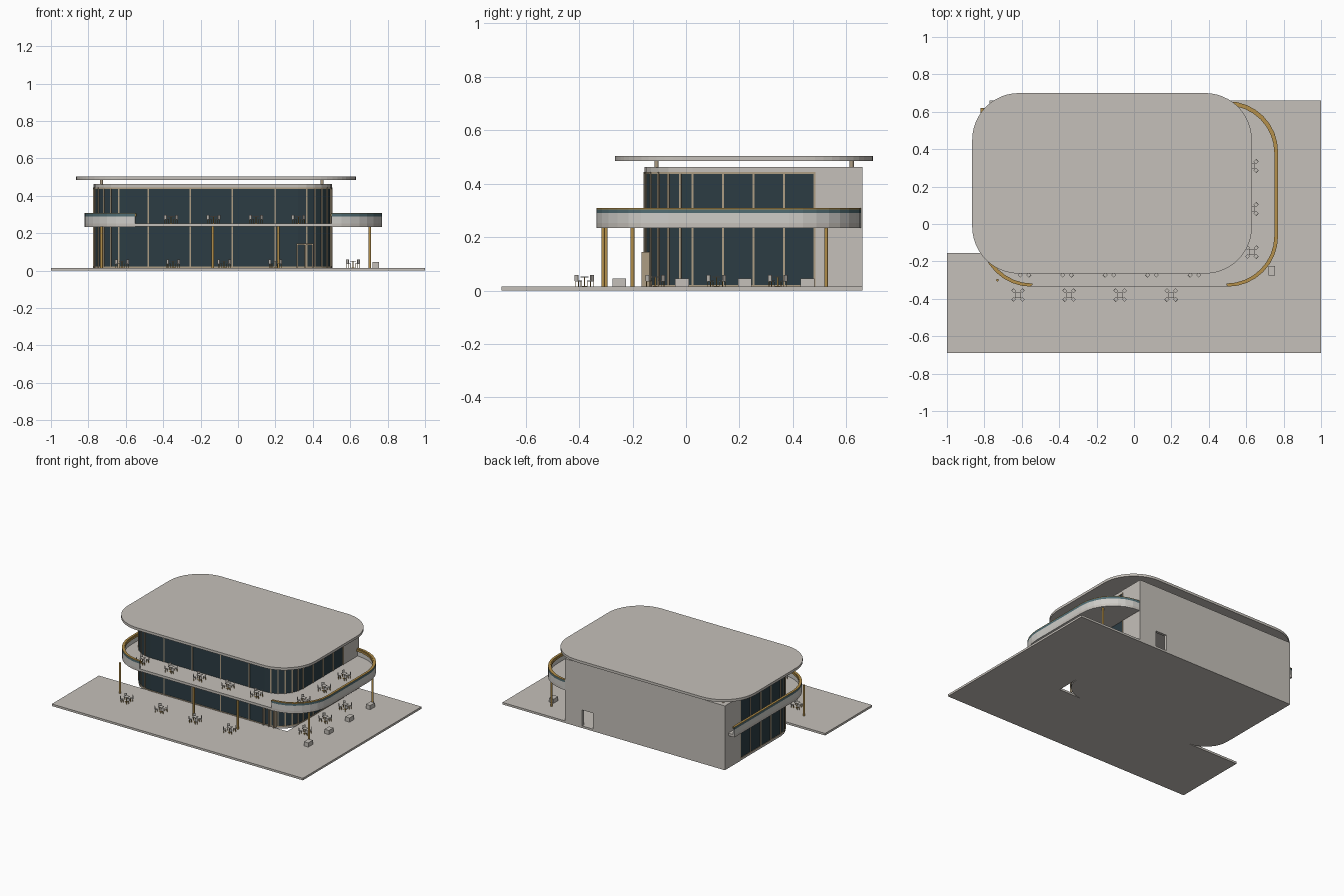
import bpy, bmesh, math
from mathutils import Matrix, Vector

if "Cube" in bpy.data.objects:
    bpy.data.objects.remove(bpy.data.objects["Cube"])


def material(name, rgb):
    m = bpy.data.materials.new(name)
    m.use_nodes = True
    m.diffuse_color = (*rgb, 1)
    m.node_tree.nodes["Principled BSDF"].inputs["Base Color"].default_value = (*rgb, 1)
    return m


CONCRETE = material("warm concrete", (0.56, 0.53, 0.49))
PLASTER = material("pale plaster", (0.62, 0.61, 0.58))
GLASS = material("dark glass", (0.025, 0.045, 0.056))
RAIL_GLASS = material("teal glass", (0.08, 0.15, 0.17))
GOLD = material("brushed gold", (0.46, 0.28, 0.07))
FRAME = material("tan frame", (0.42, 0.34, 0.23))


def finish(name, bm, *mats):
    bmesh.ops.recalc_face_normals(bm, faces=bm.faces)
    mesh = bpy.data.meshes.new(name)
    bm.to_mesh(mesh)
    bm.free()
    for m in mats:
        mesh.materials.append(m)
    return place(name, mesh)


def place(name, mesh, loc=(0, 0, 0)):
    ob = bpy.data.objects.new(name, mesh)
    ob.location = loc
    bpy.context.collection.objects.link(ob)
    return ob


def add_box(bm, center, size, turn=0, index=0, pivot=Matrix()):
    mat = pivot @ Matrix.Translation(center) @ Matrix.Rotation(turn, 4, "Z") @ Matrix.Diagonal((*size, 1))
    verts = bmesh.ops.create_cube(bm, size=1, matrix=mat)["verts"]
    for f in {f for v in verts for f in v.link_faces}:
        f.material_index = index


def box(name, x0, x1, y0, y1, z0, z1, mat):
    bm = bmesh.new()
    add_box(bm, ((x0 + x1) / 2, (y0 + y1) / 2, (z0 + z1) / 2), (x1 - x0, y1 - y0, z1 - z0))
    return finish(name, bm, mat)


def post(name, x, y, z0, z1, r, mat):
    bm = bmesh.new()
    bmesh.ops.create_cone(bm, cap_ends=True, segments=12, radius1=r, radius2=r, depth=z1 - z0,
                          matrix=Matrix.Translation((x, y, (z0 + z1) / 2)))
    return finish(name, bm, mat)


def arc(cx, cy, r, start, n):
    """Quarter turn, counter-clockwise, from the start angle in degrees."""
    angles = [math.radians(start + 90 * i / n) for i in range(n + 1)]
    return [Vector((cx + r * math.cos(a), cy + r * math.sin(a))) for a in angles]


def slab(name, pts, z0, z1, mat):
    bm = bmesh.new()
    face = bm.faces.new([bm.verts.new((p.x, p.y, z0)) for p in pts])
    top = bmesh.ops.extrude_face_region(bm, geom=[face])["geom"]
    verts = [v for v in top if isinstance(v, bmesh.types.BMVert)]
    bmesh.ops.translate(bm, verts=verts, vec=(0, 0, z1 - z0))
    return finish(name, bm, mat)


def band(name, path, z0, z1, thick, mat):
    """Upright strip along an open path, thickened to its left side."""
    inner = []
    for i, p in enumerate(path):
        d = (path[min(i + 1, len(path) - 1)] - path[max(i - 1, 0)]).normalized()
        inner.append(p + Vector((-d.y, d.x)) * thick)
    return slab(name, path + inner[::-1], z0, z1, mat)


# Pavement in two strips around the building
PAVE = 0.015
box("front_pavement", -1, 1, -0.69, -0.155, 0, PAVE, CONCRETE)
box("side_pavement", 0.5, 1, -0.155, 0.66, 0, PAVE, CONCRETE)

# Building shell: rounded front corners, square back
L, R, F, B, RAD, WALL_Y = -0.77, 0.5, -0.155, 0.66, 0.18, 0.48
left_arc = arc(L + RAD, F + RAD, RAD, 180, 6)
right_arc = arc(R - RAD, F + RAD, RAD, 270, 6)
footprint = left_arc + right_arc + [Vector((R, B - 0.005)), Vector((L, B - 0.005))]
slab("ground_floor", footprint, 0, PAVE, CONCRETE)
slab("parapet_cap", footprint, 0.443, 0.463, CONCRETE)
glass_path = [Vector((L, WALL_Y))] + left_arc + right_arc + [Vector((R, WALL_Y))]
band("curtain_glass", glass_path, PAVE, 0.443, 0.008, GLASS)

# Solid back wall with an open doorway, and its side returns
D0, D1, DOOR_TOP = 0.28, 0.365, 0.13
box("back_wall_long", L, D0, B - 0.02, B, 0, 0.463, CONCRETE)
box("back_wall_short", D1, R, B - 0.02, B, 0, 0.463, CONCRETE)
box("back_wall_over_door", D0, D1, B - 0.02, B, DOOR_TOP, 0.463, CONCRETE)
box("back_wall_sill", D0, D1, B - 0.02, B, 0, PAVE, CONCRETE)
box("left_return_wall", R - 0.02, R + 0.002, WALL_Y, B, 0, 0.463, CONCRETE)
box("right_return_wall", L - 0.002, L + 0.02, WALL_Y, B, 0, 0.463, CONCRETE)

# Window mullions: corner steps, sides and front
bm = bmesh.new()
spots = []
for k, points in enumerate((left_arc, right_arc)):
    for i, p in enumerate(points):
        if (k, i) not in ((0, 6), (1, 0)):
            spots.append((p, math.radians(15 * i)))
spots += [(Vector((x, F)), 0) for x in (-0.48, -0.255, -0.03, 0.2)]
spots += [(Vector((x, 0.025 + 0.114 * i)), 0) for x in (L, R) for i in range(1, 5)]
for p, a in spots:
    add_box(bm, (p.x, p.y, (PAVE + 0.443) / 2), (0.008, 0.008, 0.443 - PAVE), a)
finish("mullions", bm, FRAME)
for tag, z in (("lower", PAVE), ("upper", 0.437)):
    band(tag + "_window_rail", [p.copy() for p in glass_path], z, z + 0.006, -0.003, FRAME)

# Front entrance frame
for i, x in enumerate((0.318, 0.359, 0.4)):
    box("door_jamb_%d" % i, x - 0.004, x + 0.004, F - 0.012, F + 0.02, PAVE, 0.145, FRAME)
box("door_head", 0.314, 0.404, F - 0.012, F + 0.02, 0.137, 0.145, FRAME)

# Balcony floor, with solid parapets and rails wrapping its corners
BL, BR, BF, BRAD = -0.82, 0.77, -0.335, 0.27
bal_left = arc(BL + BRAD, BF + BRAD, BRAD, 180, 8)
bal_right = arc(BR - BRAD, BF + BRAD, BRAD, 270, 8)
bal_back = arc(BR - BRAD, B - 0.004 - BRAD, BRAD, 0, 8)
slab("balcony_floor", bal_left + bal_right + bal_back + [Vector((BL, 0.62))], 0.235, 0.253, CONCRETE)
for side, path in (("right", [Vector((BL, 0.62))] + bal_left), ("left", bal_right + bal_back)):
    band(side + "_parapet", path, 0.234, 0.29, 0.012, PLASTER)
    band(side + "_rail_glass", path, 0.29, 0.304, 0.008, RAIL_GLASS)
    band(side + "_handrail", path, 0.304, 0.308, 0.016, GOLD)
    band(side + "_inner_rail", [p.copy() for p in path], 0.29, 0.304, 0.012, GOLD).scale = (0.99, 0.985, 1)

# Balcony columns and one free-standing post
for i, (x, y) in enumerate(((-0.73, -0.3), (-0.135, -0.31), (0.215, -0.31), (0.705, -0.2), (0.705, 0.525))):
    post("column_%d" % i, x, y, PAVE, 0.236, 0.007, GOLD)

# Floating roof on short posts
RX0, RX1, RY0, RY1, RR = -0.865, 0.63, -0.265, 0.7, 0.25
roof = []
for cx, cy, start in ((RX0 + RR, RY0 + RR, 180), (RX1 - RR, RY0 + RR, 270),
                      (RX1 - RR, RY1 - RR, 0), (RX0 + RR, RY1 - RR, 90)):
    roof += arc(cx, cy, RR, start, 12)
slab("roof", roof, 0.485, 0.503, CONCRETE)
for x in (-0.73, 0.45):
    for y in (-0.11, 0.62):
        post("roof_post", x, y, 0.46, 0.487, 0.008, FRAME)

# Table with four chairs set on the diagonals
bm = bmesh.new()
add_box(bm, (0, 0, 0.036), (0.03, 0.03, 0.003))
add_box(bm, (0, 0, 0.018), (0.005, 0.005, 0.035), 0, 1)
add_box(bm, (0, 0, 0.001), (0.018, 0.018, 0.002), 0, 1)
for k in range(4):
    turn = Matrix.Rotation(math.radians(45 + 90 * k), 4, "Z")
    add_box(bm, (0.032, 0, 0.021), (0.018, 0.018, 0.003), 0, 0, turn)
    add_box(bm, (0.041, 0, 0.032), (0.003, 0.018, 0.022), 0, 0, turn)
    for dx in (0.025, 0.039):
        for dy in (-0.007, 0.007):
            add_box(bm, (dx, dy, 0.01), (0.002, 0.002, 0.02), 0, 1, turn)
first = finish("table_set", bm, CONCRETE, GOLD)
first.location = (-0.62, -0.38, PAVE)
seats = [(-0.62 + 0.273 * i, -0.38, PAVE) for i in range(1, 4)]
seats += [(0.615, -0.115 + 0.229 * i, PAVE) for i in range(3)]
seats += [(0.63, -0.15 + 0.23 * i, 0.253) for i in range(3)]
seats += [(-0.585 + 0.227 * i, -0.25, 0.253) for i in range(5)]
for loc in seats:
    place("table_set", first.data, loc)

# Planter blocks along the side
for i in range(4):
    y = -0.25 + 0.235 * i
    box("planter_%d" % i, 0.718, 0.753, y - 0.026, y + 0.026, PAVE, 0.045, CONCRETE)
